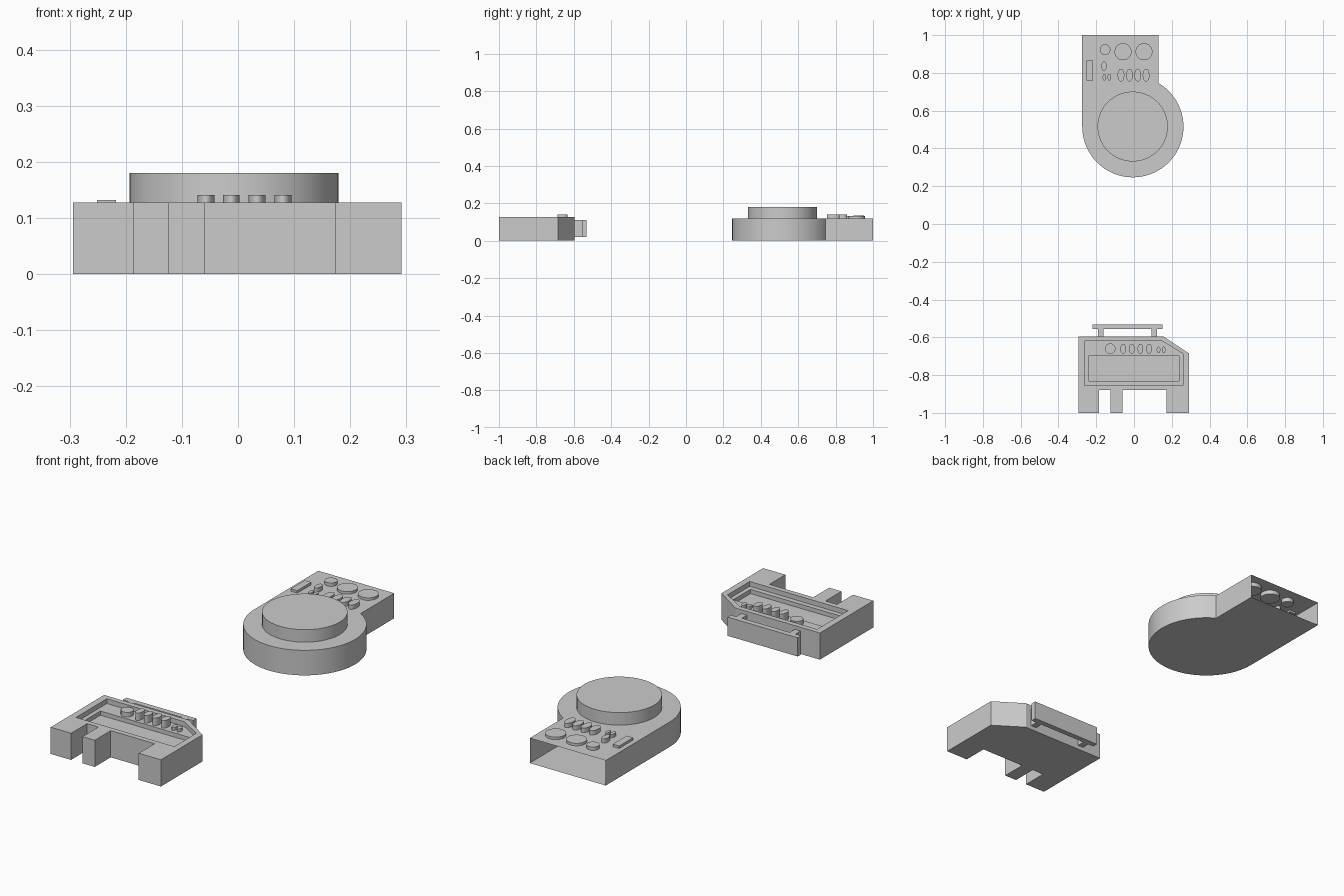
import bpy, bmesh
from math import sin, cos, pi, radians, acos, sqrt

if "Cube" in bpy.data.objects:
    bpy.data.objects.remove(bpy.data.objects["Cube"])


def prism(name, pts, z0, z1, open_normal=None, smooth=False):
    """Extrude a flat outline from z0 to z1; optionally drop the wall facing open_normal."""
    bm = bmesh.new()
    base = bm.faces.new([bm.verts.new((x, y, z0)) for x, y in pts])
    ext = bmesh.ops.extrude_face_region(bm, geom=[base], use_keep_orig=True)
    top = [v for v in ext["geom"] if isinstance(v, bmesh.types.BMVert)]
    bmesh.ops.translate(bm, verts=top, vec=(0, 0, z1 - z0))
    bmesh.ops.recalc_face_normals(bm, faces=bm.faces[:])
    if open_normal:
        gone = [f for f in bm.faces if f.normal.y > 0.99]
        bmesh.ops.delete(bm, geom=gone, context='FACES_ONLY')
    mesh = bpy.data.meshes.new(name)
    bm.to_mesh(mesh)
    bm.free()
    ob = bpy.data.objects.new(name, mesh)
    bpy.context.collection.objects.link(ob)
    if smooth:
        bpy.ops.object.select_all(action='DESELECT')
        ob.select_set(True)
        bpy.context.view_layer.objects.active = ob
        bpy.ops.object.shade_smooth_by_angle(angle=radians(30))
    return ob


def rect(x0, x1, y0, y1):
    return [(x0, y0), (x1, y0), (x1, y1), (x0, y1)]


def button(name, x, y, rx, ry, z0, z1, n=32):
    pts = [(x + rx * cos(2 * pi * i / n), y + ry * sin(2 * pi * i / n)) for i in range(n)]
    return prism(name, pts, z0, z1, smooth=True)


# Rounded device: straight neck flowing into a round head, open at the back end
cx, cy, r, neck = -0.006, 0.515, 0.268, 0.129
a0, a1, n = acos((neck - cx) / r), -pi, 48
arc = [(cx + r * cos(a0 + (a1 - a0) * i / n), cy + r * sin(a0 + (a1 - a0) * i / n))
       for i in range(n + 1)]
prism("round_body", [(neck, 1.0)] + arc + [(cx - r, 1.0)], 0, 0.12,
      open_normal=True, smooth=True)
button("round_platter", -0.007, 0.516, 0.186, 0.185, 0.11, 0.18, 64)

# Buttons on the neck
button("small_round_knob", -0.153, 0.923, 0.028, 0.028, 0.10, 0.136)
for x in (-0.058, 0.053):
    button("large_round_knob", x, 0.912, 0.045, 0.045, 0.10, 0.132)
for x in (-0.069, -0.024, 0.020, 0.064):
    button("oval_button", x, 0.788, 0.018, 0.034, 0.10, 0.141)
button("middle_oval_button", -0.159, 0.836, 0.014, 0.025, 0.10, 0.141)
for x in (-0.157, -0.131):
    button("tiny_oval_button", x, 0.777, 0.009, 0.018, 0.10, 0.136)
prism("slider_plate", rect(-0.251, -0.217, 0.759, 0.865), 0.11, 0.132)

# Angular device: slab with a cut corner and three feet along the front
yb, yf, yn = -0.595, -1.0, -0.879
body = prism("angular_body", [
    (-0.294, yb), (-0.294, yf), (-0.186, yf), (-0.186, yn), (-0.125, yn), (-0.125, yf),
    (-0.06, yf), (-0.06, yn), (0.173, yn), (0.173, yf), (0.291, yf),
    (0.291, -0.685), (0.155, yb)], 0, 0.128)

# Stepped recess in its top
cutters = [
    prism("panel_cutter", [(-0.262, -0.62), (-0.262, -0.854), (0.26, -0.854),
                           (0.26, -0.687), (0.15, -0.62)], 0.105, 0.2),
    prism("screen_cutter", rect(-0.241, 0.239, -0.83, -0.699), 0.085, 0.21)]
for c in cutters:
    c.hide_render = True
    c.hide_set(True)
    m = body.modifiers.new(c.name, 'BOOLEAN')
    m.operation, m.solver, m.object = 'DIFFERENCE', 'EXACT', c

# Buttons on the recessed panel
button("panel_knob", -0.126, -0.66, 0.028, 0.028, 0.10, 0.127)
for x in (-0.057, -0.012, 0.034, 0.080):
    button("panel_oval_button", x, -0.661, 0.015, 0.027, 0.10, 0.141)
for x in (0.130, 0.157):
    button("panel_tiny_button", x, -0.666, 0.010, 0.017, 0.10, 0.12)

# Handle bar on two stubs behind the slab
prism("handle_bar", rect(-0.221, 0.152, -0.557, -0.531), 0.02, 0.11)
for x in (-0.176, 0.108):
    prism("handle_stub", rect(x - 0.015, x + 0.015, yb, -0.557), 0.02, 0.11)
